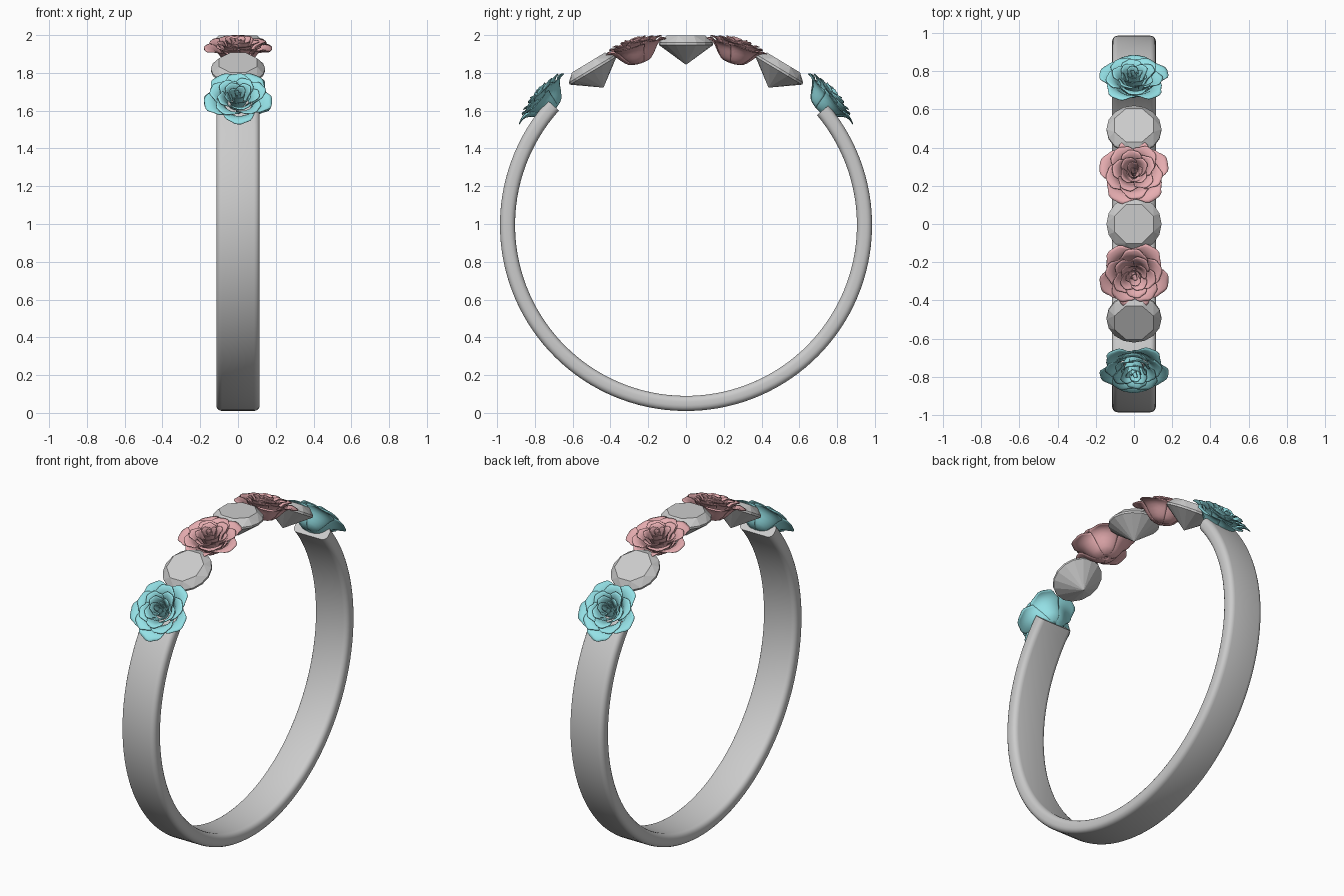
import bpy, bmesh
from math import sin, cos, pi, radians
from mathutils import Matrix, Vector

if "Cube" in bpy.data.objects:
    bpy.data.objects.remove(bpy.data.objects["Cube"])

CZ = 0.995   # height of the ring centre


def finish(name, bm, smooth=None, mat=None):
    bmesh.ops.recalc_face_normals(bm, faces=bm.faces)
    me = bpy.data.meshes.new(name)
    bm.to_mesh(me)
    bm.free()
    ob = bpy.data.objects.new(name, me)
    bpy.context.collection.objects.link(ob)
    if mat:
        me.materials.append(mat)
    if smooth:
        bpy.ops.object.select_all(action='DESELECT')
        ob.select_set(True)
        bpy.context.view_layer.objects.active = ob
        bpy.ops.object.shade_smooth_by_angle(angle=radians(smooth))
    return ob


def colour(name, rgb):
    m = bpy.data.materials.new(name)
    m.diffuse_color = (*rgb, 1)
    m.use_nodes = True
    m.node_tree.nodes["Principled BSDF"].inputs["Base Color"].default_value = m.diffuse_color
    return m


def place(ob, tilt, radius, turn=0):
    """Set an ornament on the ring, tilted away from the top."""
    a = radians(tilt)
    ob.matrix_world = (Matrix.Translation((0, radius * sin(a), CZ + radius * cos(a)))
                       @ Matrix.Rotation(-a, 4, 'X') @ Matrix.Rotation(turn, 4, 'Z'))


# open band: rounded rectangle swept round the ring
def band():
    bm = bmesh.new()
    hw, r0, r1, c = 0.115, 0.905, 0.985, 0.03
    section = []
    for x, r, start in ((hw - c, r1 - c, 0), (-hw + c, r1 - c, 90),
                        (-hw + c, r0 + c, 180), (hw - c, r0 + c, 270)):
        for i in range(5):
            a = radians(start + i * 22.5)
            section.append((x + c * cos(a), r + c * sin(a)))
    a0, a1, n = radians(40), radians(-222), 96
    rings = []
    for i in range(n + 1):
        a = a0 + (a1 - a0) * i / n
        rings.append([bm.verts.new((x, r * cos(a), CZ + r * sin(a))) for x, r in section])
    m = len(section)
    for p, q in zip(rings, rings[1:]):
        for j in range(m):
            bm.faces.new((p[j], p[(j + 1) % m], q[(j + 1) % m], q[j]))
    bm.faces.new(rings[0])
    bm.faces.new(rings[-1])
    finish("band", bm, 40)


# cut stone: hull of table, girdle and point
def gem(name, tilt):
    bm = bmesh.new()
    for n, r, z, off in ((8, 0.11, 0, 0.5), (16, 0.144, -0.038, 0), (16, 0.144, -0.05, 0)):
        for i in range(n):
            a = 2 * pi * (i + off) / n
            bm.verts.new((r * cos(a), r * sin(a), z))
    bm.verts.new((0, 0, -0.155))
    bmesh.ops.convex_hull(bm, input=bm.verts)
    bmesh.ops.dissolve_limit(bm, angle_limit=radians(1), verts=bm.verts, edges=bm.edges)
    place(finish(name, bm), tilt, 1.003)


# petal layers: count, half angle, turn, profile of (radius, height)
LAYERS = [
    (5, 42, 0, [(0.01, -0.088), (0.055, -0.08), (0.088, -0.05), (0.12, -0.012), (0.155, 0.004), (0.186, 0.0)]),
    (5, 44, 36, [(0.01, -0.08), (0.05, -0.07), (0.075, -0.04), (0.1, 0.0), (0.125, 0.018), (0.152, 0.022)]),
    (5, 46, 10, [(0.01, -0.07), (0.04, -0.06), (0.058, -0.03), (0.075, 0.005), (0.094, 0.026), (0.115, 0.034)]),
    (4, 56, 40, [(0.01, -0.06), (0.032, -0.045), (0.044, -0.02), (0.054, 0.01), (0.064, 0.032), (0.078, 0.044)]),
    (3, 70, 20, [(0.008, -0.05), (0.022, -0.035), (0.028, -0.01), (0.032, 0.015), (0.037, 0.036), (0.044, 0.05)]),
    (2, 95, 60, [(0.004, -0.04), (0.01, -0.03), (0.012, -0.01), (0.013, 0.015), (0.015, 0.035), (0.018, 0.048)]),
]


def sample(profile, t):
    """Smooth point along a petal profile."""
    f = min(max(t, 0), 1) * (len(profile) - 1)
    i = min(int(f), len(profile) - 2)
    k = f - i
    p = [Vector(profile[min(max(j, 0), len(profile) - 1)]) for j in range(i - 1, i + 3)]
    return 0.5 * (2 * p[1] + (p[2] - p[0]) * k + (2 * p[0] - 5 * p[1] + 4 * p[2] - p[3]) * k * k
                  + (3 * p[1] - p[0] - 3 * p[2] + p[3]) * k ** 3)


def rose(name, tilt, radius, mat, turn):
    bm = bmesh.new()
    nu, nt = 14, 10
    for count, half, offset, profile in LAYERS:
        tip = profile[-1][0]
        for k in range(count):
            mid = radians(offset) + 2 * pi * k / count
            grid = []
            for i in range(nu + 1):
                u = 2 * i / nu - 1
                # pointed, slightly frilled outline
                reach = 1 - 0.30 * abs(u) ** 1.6 + 0.025 * cos(10 * u + k)
                row = []
                for j in range(nt + 1):
                    t = reach * j / nt
                    r, h = sample(profile, t)
                    # one edge tucks under the neighbour
                    r += u * 0.03 * tip * t
                    h += (0.06 * u * u - 0.04 * u) * tip * t
                    a = mid + radians(half) * u * (1 - 0.12 * t * t)
                    row.append(bm.verts.new((r * cos(a), r * sin(a), h)))
                grid.append(row)
            for p, q in zip(grid, grid[1:]):
                for j in range(nt):
                    bm.faces.new((p[j], q[j], q[j + 1], p[j + 1]))
    ob = finish(name, bm, 50, mat)
    sol = ob.modifiers.new("petal_thickness", 'SOLIDIFY')
    sol.thickness = 0.004
    sol.offset = 0
    place(ob, tilt, radius, turn)


pink = colour("pink", (0.80, 0.42, 0.44))
teal = colour("teal", (0.30, 0.76, 0.80))

band()
for label, s in (("back", 1), ("front", -1)):
    gem(label + "_gem", s * 31)
    rose(label + "_pink_rose", s * 16, 0.978, pink, s * pi / 2)
    rose(label + "_teal_rose", s * 48.5, 1.015, teal, s * pi / 2)
gem("centre_gem", 0)
